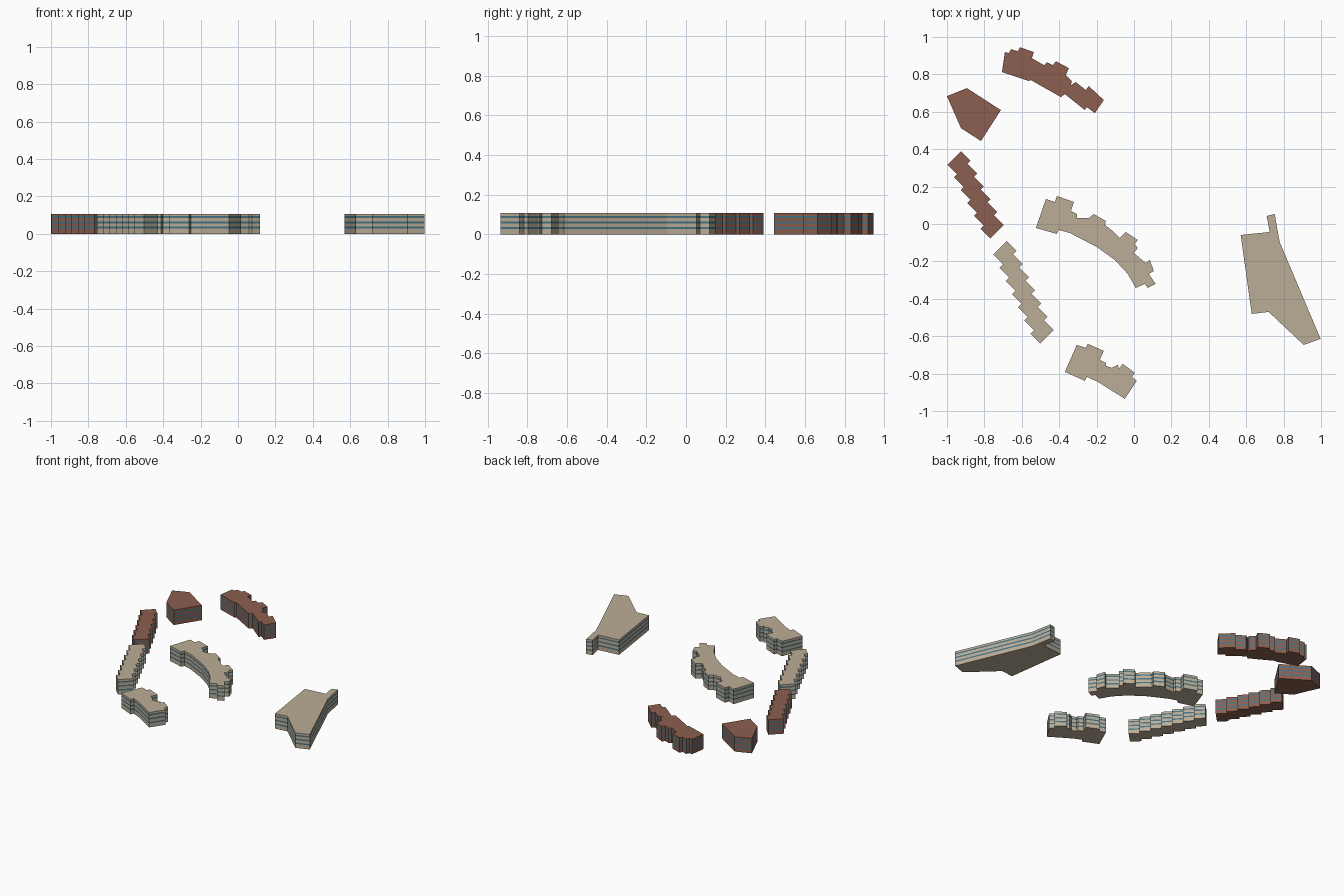
import bpy, bmesh

if "Cube" in bpy.data.objects:
    bpy.data.objects.remove(bpy.data.objects["Cube"])

HEIGHT = 0.107
BANDS = [0.033, 0.061, 0.089]      # window strip centres
BAND_H = 0.010
PLAN_SCALE, PLAN_X, PLAN_Y = 187.2, 1134.2, 225.0   # site-plan units to model units


def material(name, rgb):
    m = bpy.data.materials.new(name)
    m.diffuse_color = (*rgb, 1)
    m.use_nodes = True
    m.node_tree.nodes["Principled BSDF"].inputs["Base Color"].default_value = m.diffuse_color
    return m


TAN = material("tan_render", (0.50, 0.42, 0.31))
RED = material("red_brick", (0.26, 0.115, 0.08))
GLASS = material("window_glass", (0.06, 0.17, 0.23))


def building(name, plan, wall):
    """Extrude a footprint in storeys, with glass strips between wall strips."""
    pts = [((x - PLAN_X) / PLAN_SCALE, (PLAN_Y - y) / PLAN_SCALE) for x, y in plan]
    levels = [0.0]
    for z in BANDS:
        levels += [z - BAND_H / 2, z + BAND_H / 2]
    levels.append(HEIGHT)
    bm = bmesh.new()
    rings = [[bm.verts.new((x, y, z)) for x, y in pts] for z in levels]
    n = len(pts)
    for k in range(len(levels) - 1):
        for i in range(n):
            j = (i + 1) % n
            f = bm.faces.new((rings[k][i], rings[k][j], rings[k + 1][j], rings[k + 1][i]))
            f.material_index = k % 2
    bm.faces.new(rings[0])
    bm.faces.new(rings[-1])
    bmesh.ops.recalc_face_normals(bm, faces=bm.faces[:])
    me = bpy.data.meshes.new(name)
    bm.to_mesh(me)
    bm.free()
    me.materials.append(wall)
    me.materials.append(GLASS)
    ob = bpy.data.objects.new(name, me)
    bpy.context.collection.objects.link(ob)


def stepped(x, y, count, run, jog, width):
    """Footprint of a staggered terrace set at 45 degrees."""
    side = [(x, y)]
    for i in range(count):
        x, y = x + run, y + run
        side.append((x, y))
        if i < count - 1:
            x, y = x - jog, y + jog
            side.append((x, y))
    return side + [(px - width, py + width) for px, py in reversed(side)]


# Staggered terraces
building("red_terrace", stepped(961, 152, 6, 9.75, 3.1, 13.5), RED)
building("tan_terrace", stepped(1007, 242, 7, 9.7, 3.5, 13.7), TAN)

# Curved blocks with projecting bays
building("red_curved_block", [
    (1002, 73), (1005, 53), (1009, 54), (1011, 50), (1018, 52), (1020, 48),
    (1034, 53), (1032, 59), (1044, 66), (1047, 63), (1053, 66), (1056, 62),
    (1069, 69), (1066, 76), (1072, 82), (1071, 86), (1076, 83), (1086, 91),
    (1089, 87), (1104, 101), (1095, 114), (1087, 108), (1085, 111),
    (1065, 95), (1061, 98), (1031, 81), (1029, 82)], RED)
building("tan_curved_block", [
    (1036, 229), (1046, 200), (1055, 203), (1057, 197), (1074, 203), (1071, 212),
    (1077, 215), (1077, 219), (1089, 219), (1094, 215), (1106, 222), (1105, 226),
    (1113, 232), (1120, 239), (1126, 233), (1138, 241), (1135, 245), (1138, 249),
    (1134, 254), (1146, 264), (1150, 261), (1154, 272), (1149, 275), (1156, 285),
    (1148, 289), (1145, 285), (1136, 289), (1128, 275), (1115, 261), (1097, 248),
    (1070, 234), (1059, 231), (1057, 235)], TAN)
building("tan_short_block", [
    (1065, 373), (1077, 346), (1086, 349), (1088, 345), (1104, 352), (1100, 361),
    (1106, 364), (1106, 367), (1112, 369), (1118, 366), (1119, 370), (1123, 365),
    (1135, 374), (1132, 378), (1137, 382), (1125, 400), (1098, 383), (1087, 378),
    (1085, 382)], TAN)

# Simple angular blocks
building("red_pentagon_block", [(947, 97), (967, 89), (1001, 111), (981, 142), (961, 129)], RED)
building("tan_wedge_block", [
    (1241, 236), (1270, 233), (1267, 217), (1275, 215), (1280, 243),
    (1321, 340), (1304, 346), (1269, 313), (1252, 315)], TAN)
